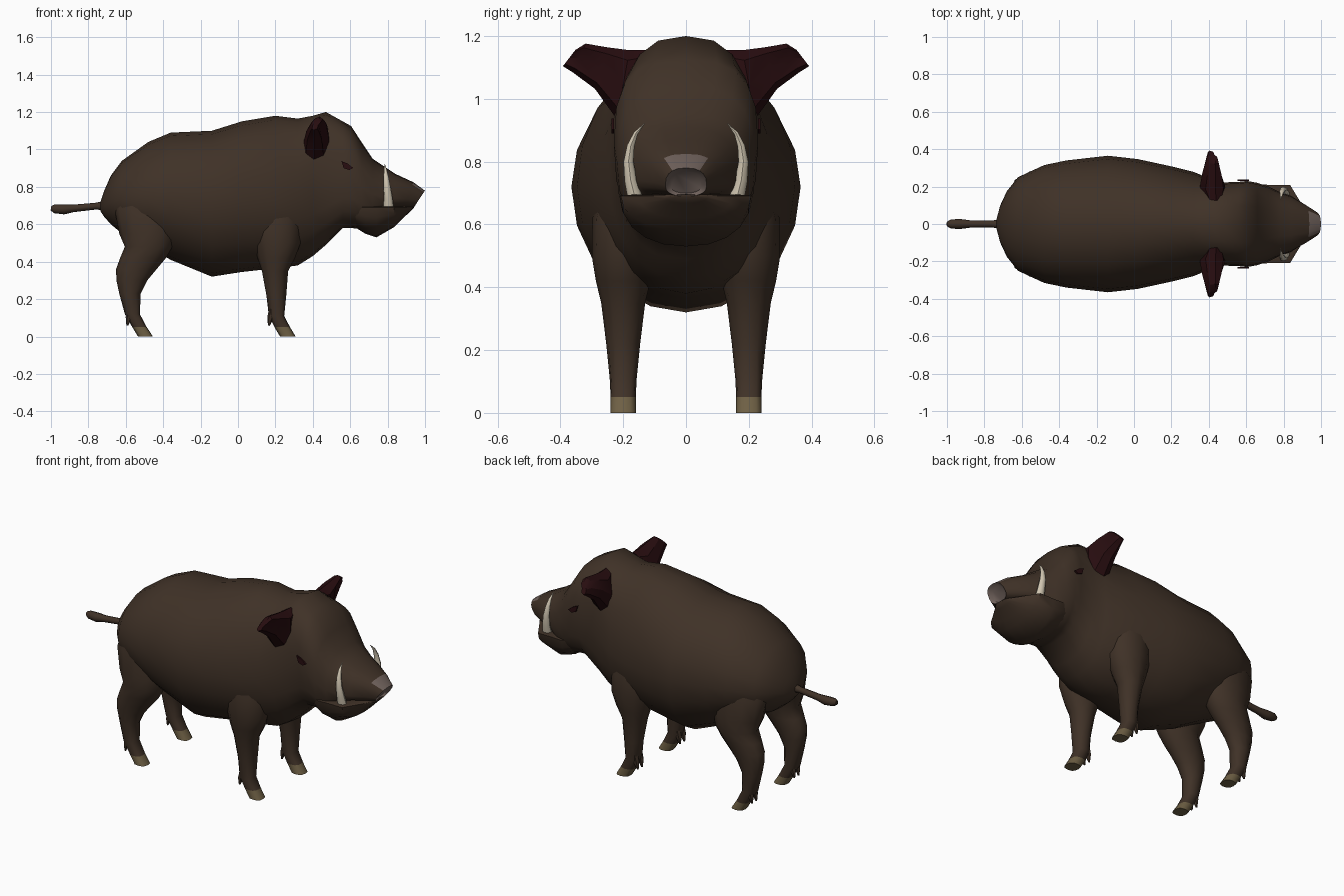
import bpy, bmesh, math
from mathutils import Vector


def material(name, rgb):
    m = bpy.data.materials.new(name)
    m.diffuse_color = (*rgb, 1)
    return m


BROWN = material("brown_hide", (0.050, 0.031, 0.020))
EAR = material("dark_red_skin", (0.021, 0.004, 0.005))
HOOF = material("tan_hoof", (0.155, 0.115, 0.058))
IVORY = material("ivory", (0.62, 0.55, 0.43))
NOSE = material("grey_pink_nose", (0.16, 0.12, 0.105))


def power(v, e):
    return math.copysign(abs(v) ** e, v)


def loft(name, rings, mats, rule=None, angle=50):
    """Skin a list of equal point rings, cap both ends, colour faces by a rule."""
    bm = bmesh.new()
    rows = [[bm.verts.new(p) for p in ring] for ring in rings]
    n = len(rows[0])
    for a, b in zip(rows, rows[1:]):
        for i in range(n):
            j = (i + 1) % n
            bm.faces.new((a[i], a[j], b[j], b[i]))
    bm.faces.new(rows[0])
    bm.faces.new(rows[-1])
    bmesh.ops.recalc_face_normals(bm, faces=bm.faces[:])
    if rule:
        for f in bm.faces:
            f.material_index = rule(f)
    me = bpy.data.meshes.new(name)
    bm.to_mesh(me)
    bm.free()
    ob = bpy.data.objects.new(name, me)
    bpy.context.collection.objects.link(ob)
    for m in mats:
        me.materials.append(m)
    bpy.ops.object.select_all(action='DESELECT')
    ob.select_set(True)
    bpy.context.view_layer.objects.active = ob
    bpy.ops.object.shade_smooth_by_angle(angle=math.radians(angle))
    return ob


def section(x, top, bottom, half, mid, e=1.0, tilt=0.0, n=20):
    """Upright cross-section of the body, with its widest point at height mid."""
    pts = []
    for i in range(n):
        a = 2 * math.pi * i / n
        s = power(math.sin(a), e)
        z = mid + s * ((top - mid) if s > 0 else (mid - bottom))
        pts.append((x + tilt * (z - bottom), half * power(math.cos(a), e), z))
    return pts


def tube(points, radii, n=8, squash=1.0):
    """Round rings that follow a path; squash scales them along x."""
    pts = [Vector(p) for p in points]
    rings = []
    for i, p in enumerate(pts):
        d = (pts[min(i + 1, len(pts) - 1)] - pts[max(i - 1, 0)]).normalized()
        ref = Vector((1, 0, 0)) if abs(d.x) < 0.8 else Vector((0, 1, 0))
        u = (ref - d * ref.dot(d)).normalized()
        v = d.cross(u)
        rings.append([p + radii[i] * (u * math.cos(t) * squash + v * math.sin(t))
                      for t in (2 * math.pi * k / n for k in range(n))])
    return rings


# Body, neck, head and upper snout, rump to nose
body = [
    (-0.735, 0.72, 0.67, 0.025, 0.695), (-0.715, 0.78, 0.64, 0.10, 0.70),
    (-0.68, 0.86, 0.60, 0.175, 0.72), (-0.62, 0.94, 0.55, 0.25, 0.73),
    (-0.48, 1.04, 0.48, 0.315, 0.74), (-0.36, 1.09, 0.41, 0.34, 0.74),
    (-0.14, 1.10, 0.32, 0.365, 0.72), (0.02, 1.15, 0.345, 0.347, 0.72),
    (0.20, 1.18, 0.365, 0.308, 0.72), (0.32, 1.165, 0.38, 0.278, 0.74),
    (0.40, 1.18, 0.43, 0.245, 0.78, 0.85), (0.47, 1.20, 0.49, 0.222, 0.82, 0.78),
    (0.56, 1.15, 0.58, 0.225, 0.86, 0.72), (0.605, 1.125, 0.58, 0.23, 0.86, 0.72),
    (0.66, 1.04, 0.575, 0.22, 0.80, 0.75), (0.72, 0.95, 0.59, 0.20, 0.76, 0.8),
    (0.78, 0.91, 0.66, 0.17, 0.745, 0.8), (0.84, 0.87, 0.69, 0.15, 0.74, 0.75),
    (0.89, 0.825, 0.69, 0.105, 0.735, 0.75, 0.35),
    (0.94, 0.78, 0.69, 0.066, 0.725, 0.8, 0.66),
    (0.93, 0.768, 0.70, 0.050, 0.727, 0.8, 0.66),
]
loft("body_and_head", [section(*r) for r in body], [BROWN, NOSE],
     lambda f: int(min(v.co.x for v in f.verts) > 0.929))

# Lower jaw with a flat ledge that carries the tusks
jaw = [
    (0.60, 0.695, 0.60, 0.18), (0.68, 0.697, 0.55, 0.212), (0.74, 0.697, 0.53, 0.208),
    (0.835, 0.697, 0.585, 0.208), (0.87, 0.697, 0.62, 0.15), (0.92, 0.697, 0.668, 0.07),
    (0.94, 0.696, 0.688, 0.04),
]
loft("lower_jaw", [section(x, t, b, h, t - 0.006, 0.9) for x, t, b, h in jaw], [BROWN])

# Tail with a thicker tip
loft("tail", tube([(-0.70, 0, 0.70), (-0.76, 0, 0.697), (-0.88, 0, 0.685),
                   (-0.93, 0, 0.68), (-0.98, 0, 0.683), (-1.0, 0, 0.686)],
                  [0.028, 0.018, 0.020, 0.027, 0.024, 0.012]), [BROWN])

# Leg rows: height, rear x, front x, centre y, half width y
front_leg = [
    (0.80, 0.10, 0.30, 0.17, 0.08), (0.62, 0.06, 0.34, 0.195, 0.103),
    (0.50, 0.085, 0.335, 0.20, 0.10), (0.42, 0.105, 0.305, 0.20, 0.087),
    (0.35, 0.128, 0.268, 0.20, 0.070), (0.22, 0.152, 0.258, 0.20, 0.054),
    (0.11, 0.165, 0.247, 0.20, 0.043), (0.05, 0.195, 0.278, 0.20, 0.040),
    (0.0, 0.225, 0.308, 0.20, 0.040),
]
hind_leg = [
    (0.85, -0.60, -0.34, 0.15, 0.09), (0.68, -0.66, -0.30, 0.18, 0.108),
    (0.55, -0.635, -0.33, 0.19, 0.105), (0.48, -0.605, -0.35, 0.20, 0.095),
    (0.42, -0.63, -0.385, 0.20, 0.082), (0.36, -0.652, -0.435, 0.20, 0.070),
    (0.30, -0.65, -0.485, 0.20, 0.061), (0.23, -0.635, -0.52, 0.20, 0.052),
    (0.12, -0.605, -0.525, 0.20, 0.043), (0.05, -0.565, -0.488, 0.20, 0.040),
    (0.0, -0.535, -0.455, 0.20, 0.040),
]


def leg_ring(row, side, n=12):
    z, x0, x1, yc, h = row
    e = 0.75 if z < 0.15 else 1.0
    ring = []
    for i in range(n):
        a = 2 * math.pi * i / n
        ring.append(((x0 + x1) / 2 + (x1 - x0) / 2 * power(math.cos(a), e),
                     side * (yc + h * power(math.sin(a), e)), z))
    return ring


# Ear rows: distance out, then x centre, x half, z centre, z half
ear = [
    (0.145, 0.425, 0.045, 1.08, 0.075), (0.20, 0.42, 0.068, 1.045, 0.11),
    (0.27, 0.42, 0.055, 1.098, 0.066), (0.34, 0.42, 0.032, 1.13, 0.046),
    (0.372, 0.42, 0.020, 1.13, 0.026),
]

for side, tag in ((-1, "right"), (1, "left")):
    # Legs with hooves coloured by height
    for part, rows, claw_x in (("front_leg", front_leg, 0.165),
                               ("hind_leg", hind_leg, -0.592)):
        loft(f"{part}_{tag}", [leg_ring(r, side) for r in rows], [BROWN, HOOF],
             lambda f: int(f.calc_center_median().z < 0.04))
        # Dewclaws behind the ankle
        for k, y in enumerate((0.18, 0.22)):
            loft(f"{part}_dewclaw_{tag}_{k}",
                 tube([(claw_x + 0.02, side * y, 0.15), (claw_x + 0.008, side * y, 0.10),
                       (claw_x, side * y, 0.058)], [0.018, 0.017, 0.005], 6), [BROWN])

    # Ear: broad flattened cup, upper edge nearly level, tip tilted up
    rings = []
    for out, xc, xh, zc, zh in ear:
        ring = []
        for i in range(8):
            a = 2 * math.pi * i / 8
            c, s = math.cos(a), math.sin(a)
            hollow = 0.45 if (c > 0.9 and out > 0.2) else 1.0
            ring.append((xc + xh * c * hollow + 0.015 * s, side * (out - 0.02 * s), zc + zh * s))
        rings.append(ring)
    loft(f"ear_{tag}", rings, [EAR], angle=30)

    # Tusk curving out, up and back in
    loft(f"tusk_{tag}",
         tube([(0.805, side * 0.162, 0.685), (0.803, side * 0.176, 0.74),
               (0.797, side * 0.183, 0.80), (0.792, side * 0.176, 0.85),
               (0.788, side * 0.160, 0.89), (0.784, side * 0.132, 0.922)],
              [0.024, 0.020, 0.016, 0.012, 0.007, 0.001], 8, 1.15), [IVORY])

    # Eye: small almond plate under a slanted lid
    outline = [(0.553, 0.938), (0.585, 0.925), (0.615, 0.902), (0.595, 0.890), (0.565, 0.900)]
    loft(f"eye_{tag}", [[(x, side * y, z) for x, z in outline] for y in (0.229, 0.238)],
         [EAR], angle=20)
